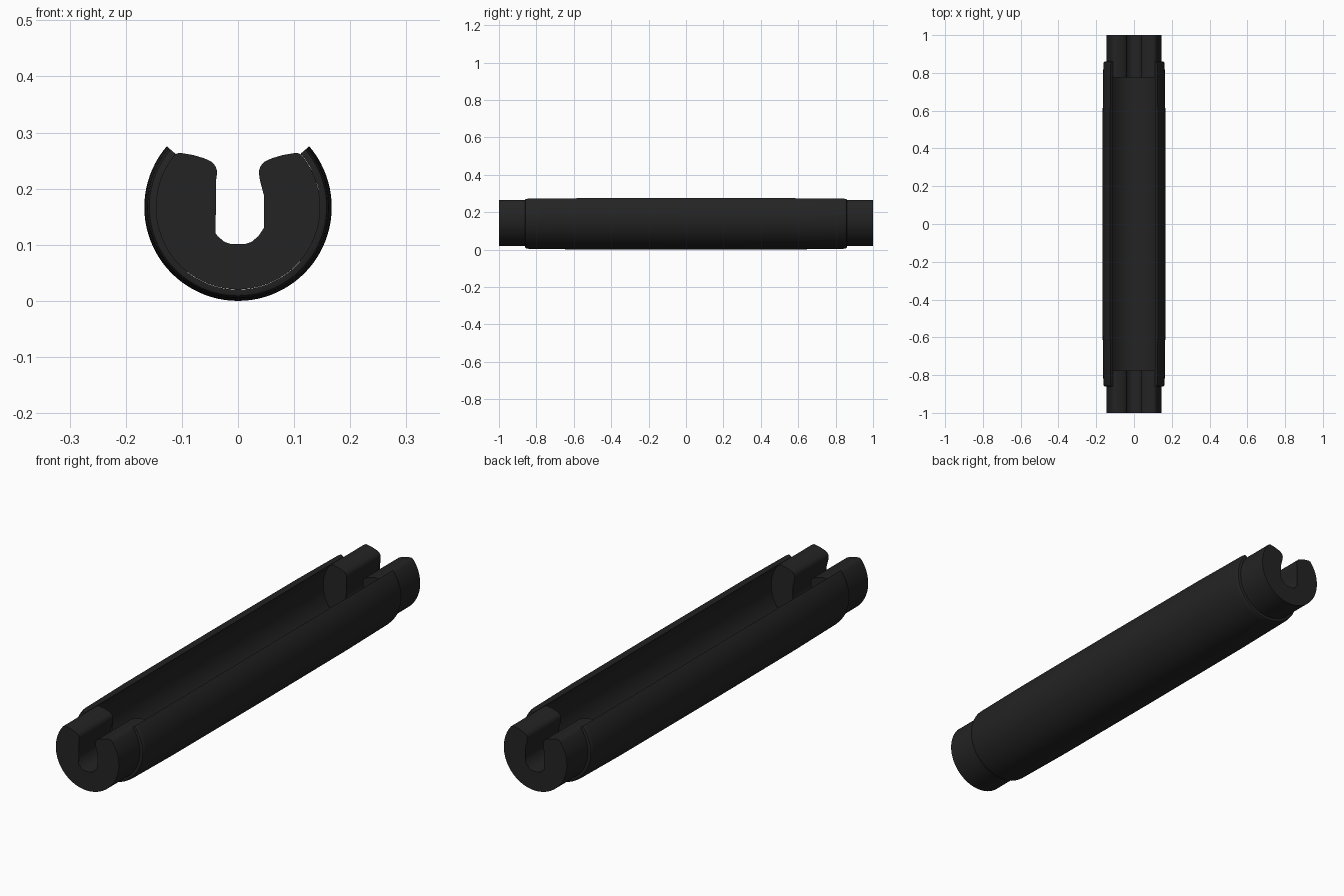
import bpy, bmesh
from math import cos, sin, radians

cube = bpy.data.objects.get("Cube")
if cube:
    bpy.data.objects.remove(cube)

CENTRE_Z = 0.167

black = bpy.data.materials.new("matte black")
black.use_nodes = True
black.diffuse_color = (0.017, 0.017, 0.017, 1)
bsdf = next(n for n in black.node_tree.nodes if n.type == 'BSDF_PRINCIPLED')
bsdf.inputs["Base Color"].default_value = (0.017, 0.017, 0.017, 1)
bsdf.inputs["Roughness"].default_value = 0.7


def arc(radius, start, end, steps):
    """Points in the xz plane around the tube axis, angles in degrees."""
    angles = [radians(start + (end - start) * i / steps) for i in range(steps + 1)]
    return [(radius * cos(a), CENTRE_Z + radius * sin(a)) for a in angles]


def loft(name, sections):
    """Skin matching closed sections given as (y, points) and cap both ends."""
    bm = bmesh.new()
    rings = [[bm.verts.new((x, y, z)) for x, z in pts] for y, pts in sections]
    for a, b in zip(rings, rings[1:]):
        for i in range(len(a)):
            j = (i + 1) % len(a)
            bm.faces.new((a[i], a[j], b[j], b[i]))
    caps = [bm.faces.new(rings[0]), bm.faces.new(rings[-1])]
    bmesh.ops.triangulate(bm, faces=caps)
    bmesh.ops.recalc_face_normals(bm, faces=bm.faces[:])
    mesh = bpy.data.meshes.new(name)
    bm.to_mesh(mesh)
    bm.free()
    mesh.materials.append(black)
    obj = bpy.data.objects.new(name, mesh)
    bpy.context.collection.objects.link(obj)
    bpy.ops.object.select_all(action='DESELECT')
    obj.select_set(True)
    bpy.context.view_layer.objects.active = obj
    bpy.ops.object.shade_smooth_by_angle(angle=radians(35))
    return obj


# Thin open sleeve, slightly fuller in the middle, with rounded end rims
def sleeve_section(radius):
    return arc(radius, 40.5, -220.5, 64) + arc(0.147, -220.5, 40.5, 64)


half = [(0.86, 0.153), (0.858, 0.158), (0.852, 0.161), (0.84, 0.1625), (0.57, 0.166)]
stations = [(-y, r) for y, r in half] + [(0, 0.167)] + [(y, r) for y, r in reversed(half)]
loft("sleeve", [(y, sleeve_section(r)) for y, r in stations])

# C-shaped end plugs with rounded jaws and a keyhole channel
jaw = [(0.104, 0.264), (0.08, 0.26), (0.06, 0.254), (0.047, 0.248), (0.04, 0.24),
       (0.037, 0.23), (0.039, 0.215), (0.047, 0.185), (0.051, 0.165), (0.051, 0.145),
       (0.046, 0.13), (0.036, 0.115), (0.024, 0.105), (0.012, 0.101)]
plug = arc(0.1465, -220, 40, 64) + jaw + [(-x, z) for x, z in reversed(jaw)]
for side, name in ((-1, "front_plug"), (1, "back_plug")):
    loft(name, [(side * 0.775, plug), (side * 1.0, plug)])
